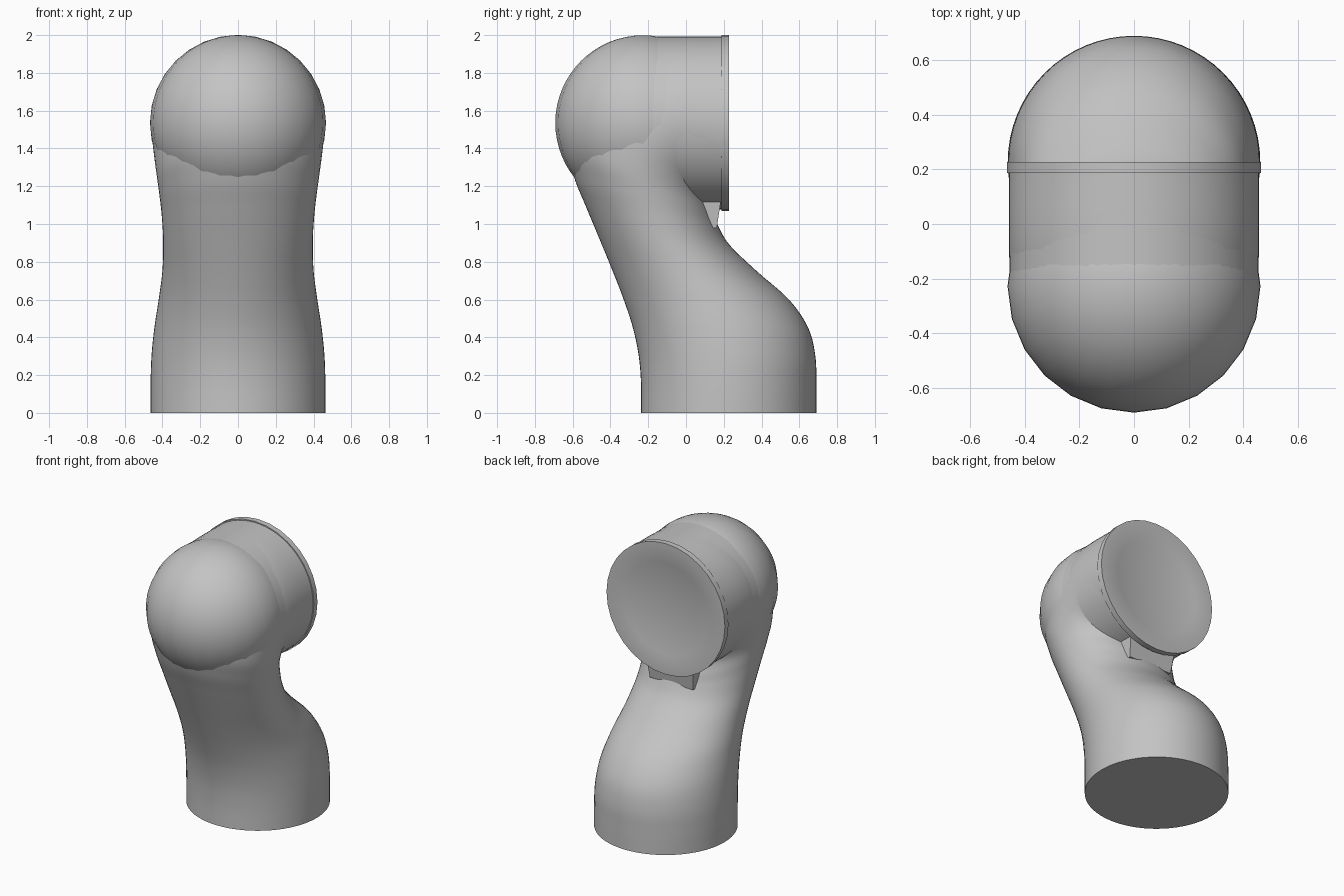
import bpy, bmesh, math
from mathutils import Vector, Matrix

cube = bpy.data.objects.get("Cube")
if cube:
    bpy.data.objects.remove(cube, do_unlink=True)

grey = bpy.data.materials.new("light grey")
grey.use_nodes = True
colour = (0.55, 0.55, 0.55, 1)
grey.diffuse_color = colour
grey.node_tree.nodes["Principled BSDF"].inputs["Base Color"].default_value = colour

HEAD_Z, RADIUS = 1.535, 0.46


def finish(name, bm, smooth=True):
    bmesh.ops.recalc_face_normals(bm, faces=bm.faces[:])
    mesh = bpy.data.meshes.new(name)
    bm.to_mesh(mesh)
    bm.free()
    mesh.materials.append(grey)
    ob = bpy.data.objects.new(name, mesh)
    bpy.context.collection.objects.link(ob)
    if smooth:
        bpy.ops.object.select_all(action='DESELECT')
        ob.select_set(True)
        bpy.context.view_layer.objects.active = ob
        bpy.ops.object.shade_smooth_by_angle(angle=math.radians(35))


def spline(points, steps):
    """Catmull-Rom curve through the given stations."""
    p = [Vector(q) for q in points]
    p = [p[0]] + p + [p[-1]]
    out = []
    for a, b, c, d in zip(p, p[1:], p[2:], p[3:]):
        for i in range(steps):
            t = i / steps
            out.append(0.5 * (2 * b + (c - a) * t + (2 * a - 5 * b + 4 * c - d) * t * t
                              + (3 * b - a - 3 * c + d) * t ** 3))
    return out + [p[-1]]


def loft(bm, rings):
    for low, high in zip(rings, rings[1:]):
        for i in range(len(low)):
            j = (i + 1) % len(low)
            bm.faces.new((low[i], low[j], high[j], high[i]))
    bm.faces.new(rings[0])
    bm.faces.new(rings[-1])


def ellipse(bm, centre, u, v, count):
    angles = [math.tau * i / count for i in range(count)]
    return [bm.verts.new(centre + u * math.cos(a) + v * math.sin(a)) for a in angles]


def turned_disc(name, profile, count):
    """Round part about the y axis from (y, radius) pairs."""
    bm = bmesh.new()
    loft(bm, [ellipse(bm, Vector((0, y, HEAD_Z)), Vector((r, 0, 0)), Vector((0, 0, r)), count)
              for y, r in profile])
    finish(name, bm)


# Arm sections that tilt into the elbow: (front y, front z), (back y, back z), half width
stations = [((-0.238, 0), (0.69, 0), 0.463), ((-0.238, 0.15), (0.69, 0.15), 0.463),
            ((-0.25, 0.3), (0.685, 0.3), 0.458), ((-0.281, 0.45), (0.647, 0.45), 0.443),
            ((-0.33, 0.6), (0.545, 0.6), 0.42), ((-0.392, 0.76), (0.375, 0.75), 0.4),
            ((-0.462, 0.93), (0.23, 0.89), 0.396), ((-0.533, 1.1), (0.168, 0.995), 0.404),
            ((-0.596, 1.26), (0.143, 1.06), 0.417), ((-0.627, 1.45), (0.118, 1.12), 0.434),
            ((-0.53, 1.75), (0.11, 1.14), 0.453), ((-0.22, 1.965), (0.125, 1.12), 0.459),
            ((0.19, 1.992), (0.19, 1.078), 0.459)]
arm = bmesh.new()
rings = []
front_path = spline([(0, *s[0]) for s in stations], 5)
back_path = spline([(0, *s[1]) for s in stations], 5)
widths = spline([(s[2], 0, 0) for s in stations], 5)
for front, back, w in zip(front_path, back_path, widths):
    rings.append(ellipse(arm, (front + back) / 2, w, (back - front) / 2, 64))
loft(arm, rings)
finish("curved_arm", arm)

# Rounded front of the joint, cut off inside the barrel
ball = bmesh.new()
bmesh.ops.create_uvsphere(ball, u_segments=24, v_segments=32, radius=RADIUS + 0.004,
                          matrix=Matrix.Translation((0, -0.228, HEAD_Z)))
bmesh.ops.bisect_plane(ball, geom=ball.verts[:] + ball.edges[:] + ball.faces[:],
                       plane_co=(0, -0.1, 0), plane_no=(0, 1, 0), clear_outer=True)
finish("joint_ball", ball)

# Joint barrel and its end flange with a very shallow dish
turned_disc("joint_barrel", [(-0.23, RADIUS - 0.003), (0.2, RADIUS - 0.003)], 64)
turned_disc("end_flange", [(0.188, 0.466), (0.228, 0.466), (0.228, 0.345), (0.222, 0.325)], 32)

# Small rib tucked beneath the flange
rib = bmesh.new()
loft(rib, [[rib.verts.new((x, y, z)) for x, y in ((-w, 0), (w, 0), (w, back), (-w, back))]
           for z, w, back in ((0.98, 0.17, 0.163), (1.13, 0.185, 0.186))])
finish("flange_rib", rib, smooth=False)
